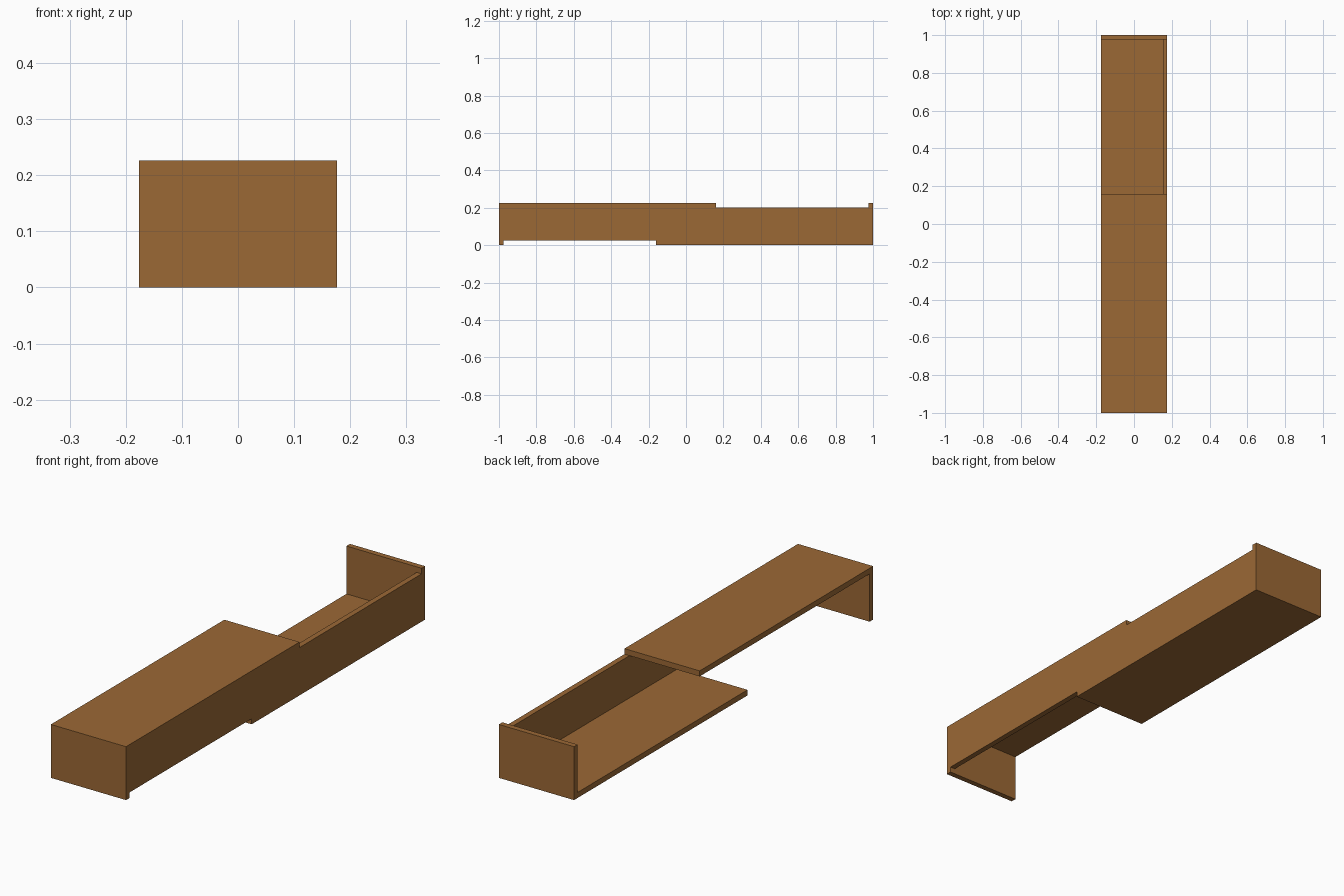
import bpy

if "Cube" in bpy.data.objects:
    bpy.data.objects.remove(bpy.data.objects["Cube"])

wood = bpy.data.materials.new("brown_wood")
wood.diffuse_color = (0.33, 0.14, 0.036, 1.0)
wood.use_nodes = True
wood.node_tree.nodes["Principled BSDF"].inputs["Base Color"].default_value = wood.diffuse_color

W, H, T = 0.176, 0.226, 0.0235   # half depth, height, board thickness
OVERLAP = 0.16                   # how far each shelf passes the middle


def board(name, lo, hi):
    """Box between two opposite corners."""
    bpy.ops.mesh.primitive_cube_add(size=1, location=[(a + b) / 2 for a, b in zip(lo, hi)])
    ob = bpy.context.object
    ob.name = name
    ob.scale = [b - a for a, b in zip(lo, hi)]
    bpy.ops.object.transform_apply(location=False, rotation=False, scale=True)
    ob.data.materials.append(wood)


# End panels
board("front_end_panel", (-W, -1, 0), (W, -1 + T, H))
board("back_end_panel", (-W, 1 - T, 0), (W, 1, H))

# Offset shelves: upper one towards the front, lower one towards the back
board("upper_shelf", (-W, -1 + T, H - T), (W, OVERLAP, H))
board("lower_shelf", (-W, -OVERLAP, 0), (W, 1 - T, T))

# Long wall panel between the shelves
board("wall_panel", (W - T, -1 + T, T), (W, 1 - T, H - T))
